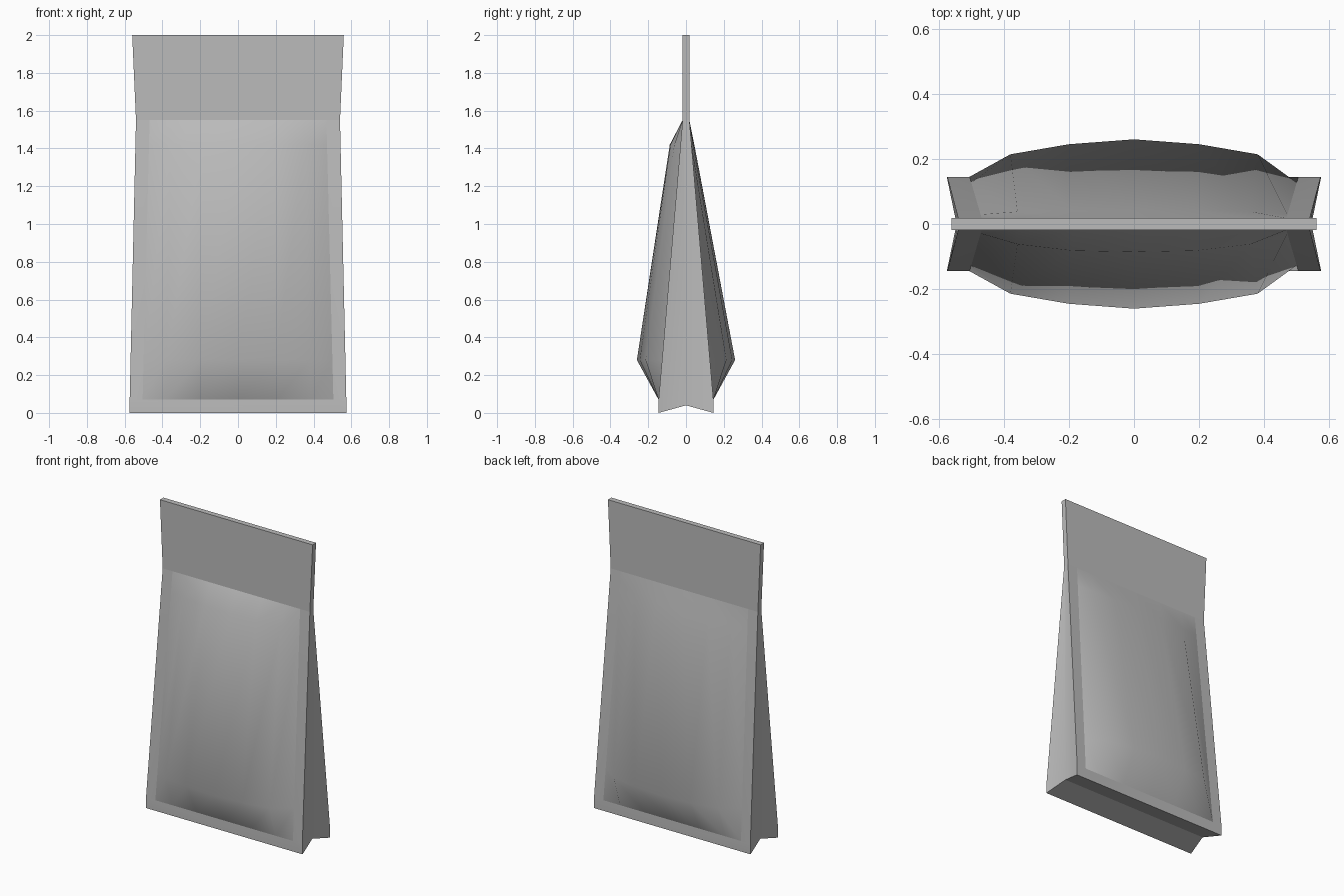
import bpy, bmesh
from math import radians

if "Cube" in bpy.data.objects:
    bpy.data.objects.remove(bpy.data.objects["Cube"], do_unlink=True)

foil = bpy.data.materials.new("matte grey foil")
foil.use_nodes = True
foil.diffuse_color = (0.5, 0.5, 0.5, 1)
foil.node_tree.nodes["Principled BSDF"].inputs["Base Color"].default_value = (0.5, 0.5, 0.5, 1)

LOW, HIGH = 0.07, 1.55          # lower and upper edge of the puffed panels
FOOT, SEAL = 0.145, 0.018       # half depth at the base and at the seal


def part(name, faces, angle=35):
    """Object from a list of faces, each a list of points."""
    bm = bmesh.new()
    for points in faces:
        bm.faces.new([bm.verts.new(p) for p in points])
    bmesh.ops.remove_doubles(bm, verts=bm.verts, dist=1e-4)
    bmesh.ops.recalc_face_normals(bm, faces=bm.faces)
    mesh = bpy.data.meshes.new(name)
    bm.to_mesh(mesh)
    bm.free()
    mesh.materials.append(foil)
    obj = bpy.data.objects.new(name, mesh)
    bpy.context.collection.objects.link(obj)
    bpy.ops.object.select_all(action='DESELECT')
    obj.select_set(True)
    bpy.context.view_layer.objects.active = obj
    bpy.ops.object.shade_smooth_by_angle(angle=radians(angle))
    return obj


def up(z):
    return max(0, (z - LOW) / (HIGH - LOW))


def depth(z):
    return FOOT + (SEAL - FOOT) * up(z)


def outer(z):
    return 0.575 - 0.035 * z / HIGH


def inner(z):
    return 0.505 - 0.037 * up(z)


def fold(sx, z):
    return (sx * 0.545 if z < 1 else sx * 0.54, 0, z)


# Shell: flat rims, inward folded sides and the raised base fold
shell = []
for s in (-1, 1):
    def rim(x, z):
        return (x, s * depth(z), z)
    shell.append([rim(-outer(0), 0), rim(outer(0), 0), rim(outer(LOW), LOW),
                  rim(inner(LOW), LOW), rim(-inner(LOW), LOW), rim(-outer(LOW), LOW)])
    for sx in (-1, 1):
        shell.append([rim(sx * outer(LOW), LOW), rim(sx * inner(LOW), LOW),
                      rim(sx * inner(HIGH), HIGH), rim(sx * outer(HIGH), HIGH)])
        shell.append([rim(sx * outer(0), 0), rim(sx * outer(LOW), LOW),
                      rim(sx * outer(HIGH), HIGH), fold(sx, HIGH), fold(sx, 0.04)])
    shell.append([rim(-outer(0), 0), rim(outer(0), 0), fold(1, 0.04), fold(-1, 0.04)])
part("pouch_shell", shell, 30)

# Puffed panels: half depth at columns from the middle outwards
COLUMNS = (0, 0.4, 0.76, 1)
BELLY = (0.26, 0.245, 0.214)


def panel(name, s, shoulder):
    rows = []
    for z, puff in ((LOW, None), (0.28, BELLY), (1.42, shoulder), (HIGH, None)):
        half = [(c * inner(z), s * (puff[i] if puff and i < 3 else depth(z)), z)
                for i, c in enumerate(COLUMNS)]
        rows.append([(-x, y, h) for x, y, h in half[:0:-1]] + half)
    part(name, [[a[i], a[i + 1], b[i + 1], b[i]]
                for a, b in zip(rows, rows[1:]) for i in range(len(a) - 1)], 50)


panel("front_panel", -1, (0.086, 0.082, 0.062))
panel("back_panel", 1, (0.044, 0.042, 0.038))

# Flat seal strip, flaring slightly towards the top
ring = [(-1, -1), (1, -1), (1, 1), (-1, 1)]
base = [(a * outer(HIGH), b * SEAL, HIGH) for a, b in ring]
top = [(a * 0.56, b * SEAL, 2) for a, b in ring]
part("top_seal", [top] + [[base[i], base[i - 1], top[i - 1], top[i]] for i in range(4)], 30)
